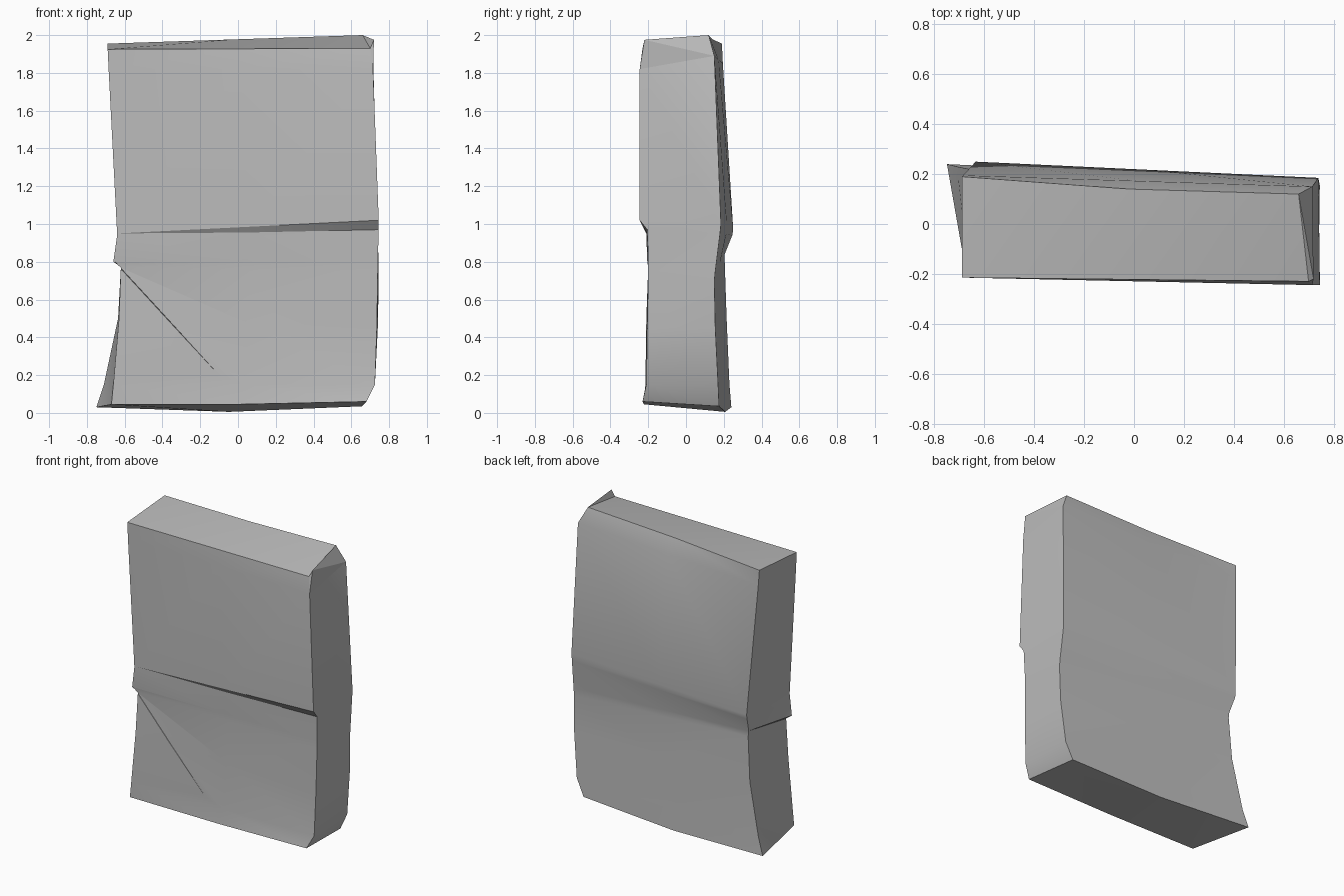
import bpy
import bmesh
from mathutils import Vector

SCALE = 0.01  # outlines below are written in hundredths

default = bpy.data.objects.get("Cube")
if default:
    bpy.data.objects.remove(default, do_unlink=True)

# One plain stone colour for everything
stone = bpy.data.materials.new("grey_stone")
stone.use_nodes = True
grey = (0.5, 0.5, 0.5, 1)
stone.diffuse_color = grey
stone.node_tree.nodes["Principled BSDF"].inputs["Base Color"].default_value = grey


def make_object(name, bm):
    """Turn a bmesh into a named stone object with outward normals."""
    bmesh.ops.recalc_face_normals(bm, faces=bm.faces)
    mesh = bpy.data.meshes.new(name)
    bm.to_mesh(mesh)
    bm.free()
    mesh.materials.append(stone)
    obj = bpy.data.objects.new(name, mesh)
    bpy.context.collection.objects.link(obj)
    return obj


def make_hull(name, points):
    """Convex chip around a few points."""
    bm = bmesh.new()
    for point in points:
        bm.verts.new(Vector(point) * SCALE)
    bmesh.ops.convex_hull(bm, input=bm.verts)
    return make_object(name, bm)


def loft(name, rings):
    """Bridge closed rings of points into one capped solid."""
    bm = bmesh.new()
    loops = [[bm.verts.new(p) for p in ring] for ring in rings]
    count = len(loops[0])
    for upper, lower in zip(loops, loops[1:]):
        for i in range(count):
            j = (i + 1) % count
            bm.faces.new((upper[i], upper[j], lower[j], lower[i]))
    # Each cap is two quads either side of the centre line
    for ring in (loops[0], loops[-1]):
        front_a, front_mid, front_b, back_b, back_mid, back_a = ring
        bm.faces.new((front_a, front_mid, back_mid, back_a))
        bm.faces.new((front_mid, front_b, back_b, back_mid))
    bmesh.ops.triangulate(bm, faces=bm.faces)
    return make_object(name, bm)


# Slab outline, top to bottom: front -x, front +x, back +x, back -x corners
outline = [
    ((-69, -21.5, 192.5), (70, -23, 193), (66, 12, 200), (-69, 19, 195.5)),
    ((-68.5, -21.5, 182), (71.5, -24.5, 182), (71.5, 15, 189), (-68.5, 19.5, 185)),
    ((-64, -21, 95), (74.5, -24.5, 102), (74, 18.5, 100), (-63.5, 25, 97)),
    ((-64, -21, 94), (74.5, -20.5, 97), (74, 18, 95), (-63.5, 24.5, 94)),
    ((-66, -20.5, 80), (74, -20, 80), (74.5, 15.5, 75), (-62, 20.5, 84)),
    ((-62, -20, 77), (74, -20, 75), (74.5, 15, 70), (-61.5, 20.5, 80)),
    ((-63, -21, 50), (73.5, -20.5, 45), (74, 15.5, 45), (-63.5, 21.5, 50)),
    ((-66, -21.5, 15), (72.5, -21, 15), (71, 17, 15), (-71, 23, 15)),
    ((-67, -21.5, 4.5), (68, -23, 6), (65.5, 17.5, 3.5), (-75, 24, 3)),
]
rings = []
for row in outline:
    fa, fb, bb, ba = (Vector(corner) * SCALE for corner in row)
    rings.append([fa, (fa + fb) / 2, fb, bb, (bb + ba) / 2, ba])

# Worn centre of the top back edge and sagging centre of the bottom edge
rings[0][4].y -= 0.015
rings[-1][4].z -= 0.027
rings[-1][1].z -= 0.007
slab = loft("stone_slab", rings)

# Raised chip along the top corner
make_hull("corner_chip", [
    (66, 12, 200), (70, -23, 193), (72, -22, 197.5),
    (71.5, -24.5, 182), (71.5, 15, 189)])

# Tapering crack cut into the lower front
cutter = make_hull("crack_cutter", [
    (-67, -24, 81.5), (-67, -24, 80), (-64, -18.5, 79),
    (-10, -24, 20), (-10, -21, 20)])
cutter.hide_render = True
cut = slab.modifiers.new("crack", "BOOLEAN")
cut.operation = "DIFFERENCE"
cut.solver = "EXACT"
cut.object = cutter
bpy.ops.object.select_all(action="DESELECT")
slab.select_set(True)
bpy.context.view_layer.objects.active = slab
bpy.ops.object.modifier_apply(modifier=cut.name)
bpy.data.objects.remove(cutter, do_unlink=True)

# Soft shading with crisp broken edges
bpy.ops.object.shade_smooth_by_angle(angle=0.5)
